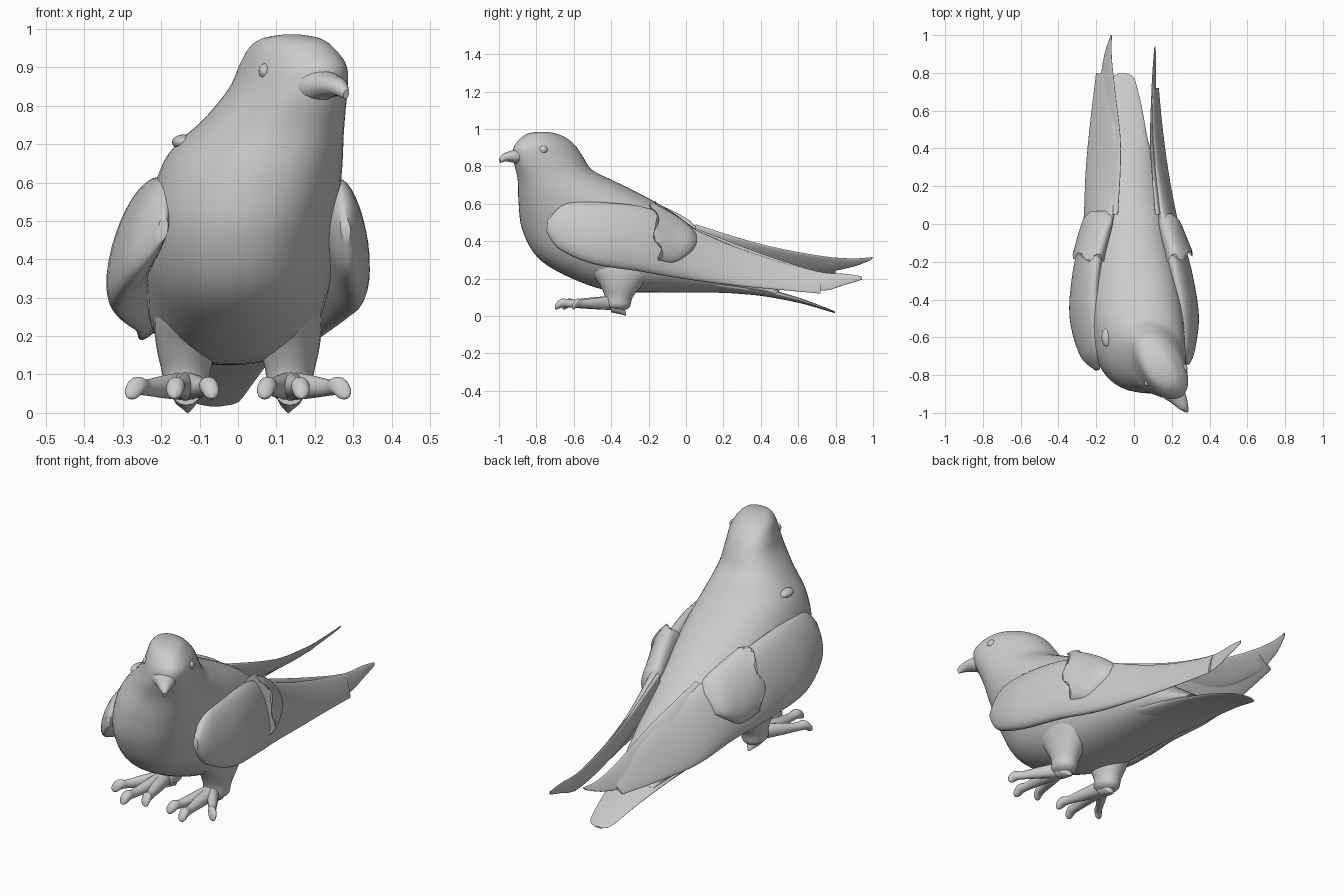
import bpy
import bmesh
import math
from mathutils import Vector

cube = bpy.data.objects.get("Cube")
if cube:
    bpy.data.objects.remove(cube, do_unlink=True)

# One plain colour for the whole bird
GREY = (0.6, 0.6, 0.6, 1)
plumage = bpy.data.materials.new("plain grey")
plumage.use_nodes = True
plumage.diffuse_color = GREY
plumage.node_tree.nodes["Principled BSDF"].inputs["Base Color"].default_value = GREY


def spline(stations, steps):
    """Smoothly interpolate a list of (edge, edge, half-thickness) stations."""
    result = []
    last = len(stations) - 1
    for i in range(last):
        a, b, c, d = (stations[min(max(i + k, 0), last)] for k in (-1, 0, 1, 2))
        for step in range(steps):
            t = step / steps
            result.append([
                b[n] + (c[n] - a[n]) * (t / 2)
                + (a[n] * 2 - b[n] * 5 + c[n] * 4 - d[n]) * (t * t / 2)
                + (b[n] * 3 - a[n] - c[n] * 3 + d[n]) * (t ** 3 / 2)
                for n in range(3)])
    result.append(stations[last])
    return result


def fuller(value, power):
    return math.copysign(abs(value) ** power, value)


def loft(name, stations, sides=32, steps=5, jag=0, power=1):
    """Skin rings, each spanning two opposite points and a half-width vector."""
    bm = bmesh.new()
    rings = []
    stations = [tuple(Vector(v) for v in station) for station in stations]
    for index, (p, q, across) in enumerate(spline(stations, steps)):
        ring = []
        for k in range(sides):
            angle = math.tau * k / sides
            along = fuller(math.cos(angle), power)
            point = (p + q) / 2 + (p - q) / 2 * along + across * fuller(math.sin(angle), power)
            if index == 0:
                point.y += jag * math.cos(angle * 5)
            ring.append(bm.verts.new(point))
        rings.append(ring)
    for lower, upper in zip(rings, rings[1:]):
        for k in range(sides):
            n = (k + 1) % sides
            bm.faces.new((lower[k], lower[n], upper[n], upper[k]))
    bm.faces.new(rings[0])
    bm.faces.new(rings[-1])
    bmesh.ops.recalc_face_normals(bm, faces=bm.faces)
    return finish(name, bm)


def finish(name, bm):
    mesh = bpy.data.meshes.new(name)
    bm.to_mesh(mesh)
    bm.free()
    mesh.materials.append(plumage)
    obj = bpy.data.objects.new(name, mesh)
    bpy.context.collection.objects.link(obj)
    bpy.ops.object.select_all(action="DESELECT")
    obj.select_set(True)
    bpy.context.view_layer.objects.active = obj
    bpy.ops.object.shade_smooth_by_angle(angle=math.radians(50))
    return obj


def ball(name, centre, size):
    bm = bmesh.new()
    bmesh.ops.create_uvsphere(bm, u_segments=20, v_segments=12, radius=1)
    bmesh.ops.scale(bm, vec=size, verts=bm.verts)
    bmesh.ops.translate(bm, vec=centre, verts=bm.verts)
    return finish(name, bm)


def body_ring(back, front, middle, width, turn=0):
    """Ring from the back line to the breast line; turn skews it towards the left."""
    return ((middle - turn, *back), (middle + turn, *front), (width, 0, 0))


def wing_ring(side, upper, lower, thick):
    return (upper, lower, (side * thick, 0, thick * 0.4))


def tube(name, path, radii):
    rings = []
    for point, r in zip(path, radii):
        up = Vector((0, 0, r))
        rings.append((Vector(point) + up, Vector(point) - up, (r, 0, 0)))
    return loft(name, rings, sides=14)


# Head and body in one skin, head turned to the left
loft("body", [
    body_ring((-.755, .985), (-.795, .985), .14, .025),
    body_ring((-.7, .977), (-.845, .975), .14, .068, .025),
    body_ring((-.645, .955), (-.885, .95), .14, .097, .045),
    body_ring((-.59, .91), (-.922, .9), .144, .123, .06),
    body_ring((-.55, .85), (-.922, .83), .13, .142, .055),
    body_ring((-.5, .78), (-.9, .73), .093, .178, .04),
    body_ring((-.38, .72), (-.895, .6), .045, .226, .02),
    body_ring((-.22, .64), (-.875, .46), .018, .246),
    body_ring((-.08, .56), (-.795, .315), .005, .25),
    body_ring((.03, .48), (-.64, .215), 0, .24),
    body_ring((.12, .42), (-.41, .135), -.01, .225),
    body_ring((.2, .36), (-.12, .125), -.025, .2),
    body_ring((.33, .26), (.16, .125), -.04, .165),
    body_ring((.5, .135), (.46, .11), -.045, .11),
], sides=48, power=.92)

# Beak with a hooked tip
loft("beak", [
    ((.18, -.83, .905), (.18, -.83, .8), (.06, .025, 0)),
    ((.207, -.89, .898), (.203, -.89, .808), (.055, .023, 0)),
    ((.24, -.935, .884), (.235, -.925, .82), (.04, .017, 0)),
    ((.266, -.975, .868), (.26, -.965, .826), (.023, .01, 0)),
    ((.284, -.998, .842), (.28, -.992, .818), (.007, .003, 0)),
], sides=20)

# Eyes and the loose feather tuft on the shoulder
ball("right_eye", (.07, -.84, .89), (.016, .02, .02))
ball("left_eye", (.268, -.765, .89), (.015, .024, .02))
ball("shoulder_tuft", (-.142, -.6, .705), (.03, .05, .02))

# Tail fan, rooted inside the body
loft("tail", [
    ((.15, -.1, .22), (-.2, -.1, .22), (0, 0, .05)),
    ((.115, .2, .165), (-.2, .2, .165), (0, 0, .038)),
    ((.08, .4, .132), (-.18, .4, .132), (0, 0, .024)),
    ((.045, .6, .085), (-.15, .6, .085), (0, 0, .014)),
    ((.012, .74, .04), (-.125, .74, .04), (0, 0, .008)),
    ((-.005, .78, .026), (-.11, .78, .026), (0, 0, .006)),
    ((-.04, .797, .02), (-.08, .797, .02), (0, 0, .004)),
])

# Folded wings: the left one hangs upright, the right one lies flatter
thickness = (.012, .042, .057, .055, .042, .022, .012, .007)
wing_edges = {
    "left": [
        ((.275, -.74, .51), (.285, -.745, .45)), ((.26, -.64, .6), (.295, -.68, .36)),
        ((.24, -.42, .605), (.312, -.5, .28)), ((.2, -.2, .575), (.275, -.25, .24)),
        ((.155, 0, .485), (.22, -.02, .2)), ((.12, .25, .375), (.18, .25, .165)),
        ((.1, .5, .29), (.15, .5, .14)), ((.1, .72, .23), (.13, .72, .12))],
    "right": [
        ((-.19, -.77, .51), (-.2, -.775, .45)), ((-.185, -.66, .6), (-.27, -.7, .36)),
        ((-.205, -.42, .61), (-.318, -.5, .28)), ((-.19, -.2, .58), (-.3, -.25, .24)),
        ((-.125, 0, .5), (-.26, -.02, .21)), ((-.09, .25, .41), (-.255, .25, .19)),
        ((-.1, .5, .345), (-.235, .5, .2)), ((-.13, .8, .28), (-.2, .8, .225))],
}
# Long flight feathers that run past the end of each wing
feather_edges = {
    "left": [
        ((.12, .05, .47), (.16, .05, .3)), ((.09, .4, .335), (.12, .4, .2)),
        ((.095, .7, .24), (.115, .7, .135)), ((.104, .86, .225), (.114, .86, .17)),
        ((.11, .94, .212), (.112, .94, .195))],
    "right": [
        ((-.09, .05, .49), (-.15, .05, .38)), ((-.07, .4, .385), (-.17, .4, .27)),
        ((-.1, .7, .325), (-.18, .7, .235)), ((-.118, .88, .308), (-.16, .88, .26)),
        ((-.118, 1, .315), (-.126, .99, .3))],
}
# Ragged patches of covert feathers over the wings
covert_edges = {
    "left": [
        ((.21, -.18, .605), (.265, -.14, .29)), ((.175, -.06, .54), (.24, -.06, .28)),
        ((.155, .02, .48), (.215, .02, .33)), ((.16, .055, .44), (.19, .055, .37))],
    "right": [
        ((-.19, -.18, .61), (-.29, -.16, .3)), ((-.15, -.05, .55), (-.27, -.05, .28)),
        ((-.125, .03, .5), (-.25, .03, .33)), ((-.14, .07, .45), (-.22, .07, .36))],
}
for side_name, side in (("left", 1), ("right", -1)):
    for part, edges, thick_list, sides, jag in (
            ("wing", wing_edges, thickness, 32, 0),
            ("flight_feathers", feather_edges, (.02, .012, .008, .006, .003), 32, 0),
            ("coverts", covert_edges, (.068, .06, .046, .02), 40, .022)):
        loft(f"{side_name}_{part}", [
            wing_ring(side, upper, lower, thick)
            for (upper, lower), thick in zip(edges[side_name], thick_list)],
            sides=sides, jag=jag)

    # Feathered leg growing out of the belly, closed at the sole
    hip = side * .135
    loft(side_name + "_leg", [
        ((hip * .8, -.55, .4), (hip * .8, -.1, .4), (.08, 0, 0)),
        ((hip * .95, -.53, .27), (hip * .95, -.14, .26), (.09, 0, 0)),
        ((hip, -.47, .18), (hip, -.23, .17), (.078, 0, 0)),
        ((hip, -.435, .11), (hip, -.285, .1), (.063, 0, 0)),
        ((hip, -.435, .06), (hip, -.3, .05), (.055, 0, 0)),
        ((hip, -.41, .035), (hip, -.33, .03), (.025, 0, 0)),
    ], sides=24)

    # Three front toes with rounded ends, and the hind toe
    for toe, spread, reach in (("inner", -.065, .25), ("middle", .03, .29), ("outer", .14, .2)):
        tube(f"{side_name}_{toe}_toe", [
            (hip + side * spread * along, -.4 - reach * along, height)
            for along, height in ((0, .07), (.4, .068), (.75, .066), (.9, .07), (1, .055), (1.04, .045))],
            (.038, .03, .021, .024, .02, .006))
    tube(side_name + "_hind_toe", [
        (hip, -.4, .06), (hip, -.36, .045), (hip * .98, -.335, .028), (hip * .97, -.32, .006)],
        (.04, .034, .022, .006))
